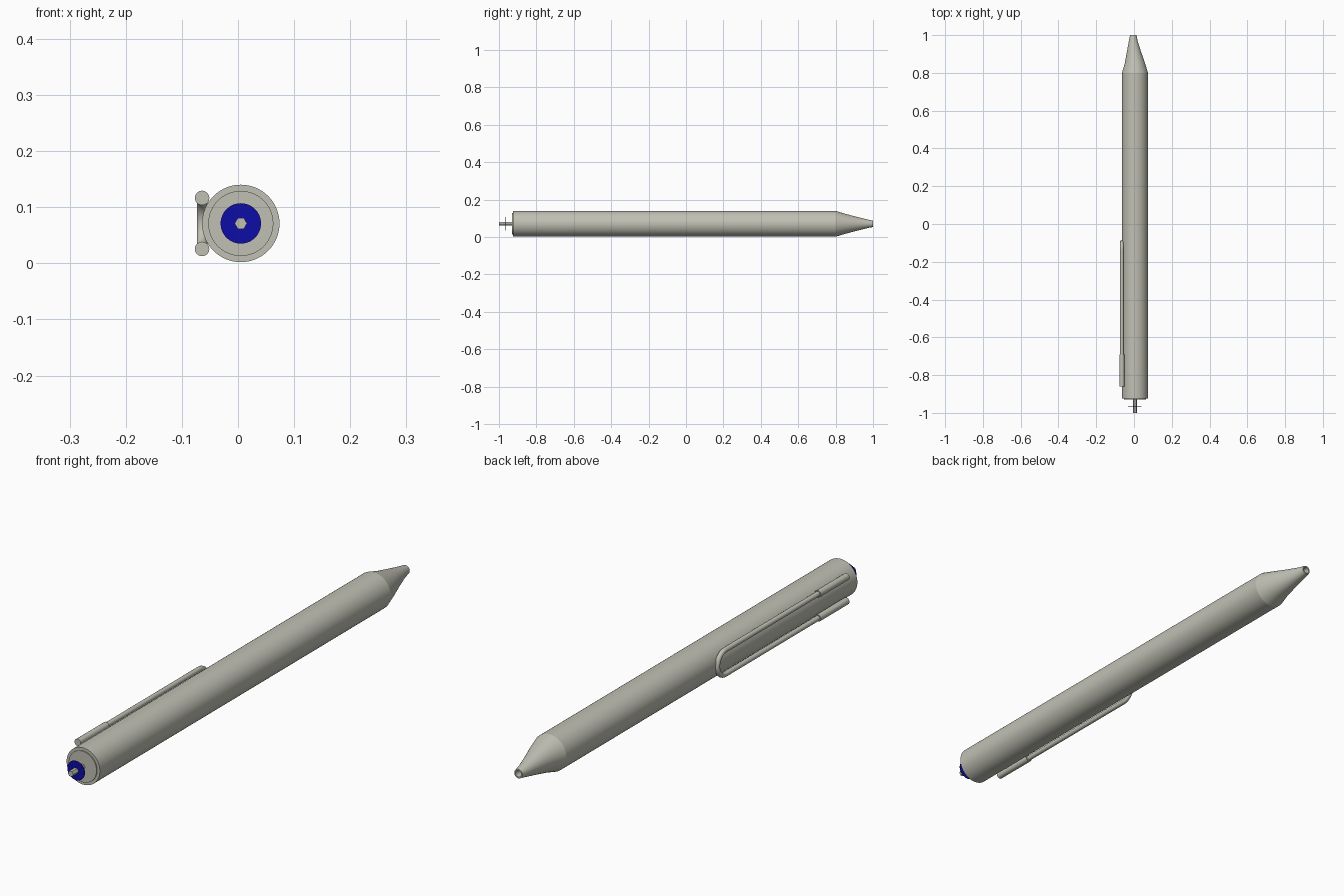
import bpy, bmesh, math
from mathutils import Vector

if "Cube" in bpy.data.objects:
    bpy.data.objects.remove(bpy.data.objects["Cube"], do_unlink=True)

CX, CZ = 0.005, 0.071      # pen axis
R = 0.069                  # barrel radius


def material(name, color):
    m = bpy.data.materials.new(name)
    m.use_nodes = True
    m.diffuse_color = color
    m.node_tree.nodes["Principled BSDF"].inputs["Base Color"].default_value = color
    return m


grey = material("warm grey", (0.53, 0.53, 0.46, 1))
blue = material("deep blue", (0.004, 0.004, 0.38, 1))


def loft(name, rings, mat, sides=64, smooth=True):
    """Round part along y from (y, radius, x offset) rings, capped at both ends."""
    bm = bmesh.new()
    loops = []
    for y, r, dx in rings:
        loops.append([bm.verts.new((CX + dx + r * math.cos(a), y, CZ + r * math.sin(a)))
                      for a in (2 * math.pi * i / sides for i in range(sides))])
    for a, b in zip(loops, loops[1:]):
        for i in range(sides):
            j = (i + 1) % sides
            bm.faces.new((a[i], a[j], b[j], b[i]))
    bm.faces.new(loops[0])
    bm.faces.new(loops[-1])
    bmesh.ops.recalc_face_normals(bm, faces=bm.faces)
    me = bpy.data.meshes.new(name)
    bm.to_mesh(me)
    bm.free()
    me.materials.append(mat)
    ob = bpy.data.objects.new(name, me)
    bpy.context.collection.objects.link(ob)
    if smooth:
        shade(ob)
    return ob


def shade(ob):
    bpy.ops.object.select_all(action="DESELECT")
    ob.select_set(True)
    bpy.context.view_layer.objects.active = ob
    bpy.ops.object.shade_smooth_by_angle(angle=math.radians(30))


def tube(name, points, radius):
    """Round rod swept along a path, turned into a mesh."""
    cu = bpy.data.curves.new(name, "CURVE")
    cu.dimensions = "3D"
    cu.bevel_depth = radius
    cu.bevel_resolution = 6
    cu.use_fill_caps = True
    sp = cu.splines.new("POLY")
    sp.points.add(len(points) - 1)
    for p, co in zip(sp.points, points):
        p.co = (*co, 1)
    cu.materials.append(grey)
    ob = bpy.data.objects.new(name, cu)
    bpy.context.collection.objects.link(ob)
    bpy.ops.object.select_all(action="DESELECT")
    ob.select_set(True)
    bpy.context.view_layer.objects.active = ob
    bpy.ops.object.convert(target="MESH")
    shade(bpy.context.view_layer.objects.active)


# Barrel with a slightly stepped end
loft("barrel", [(-0.929, 0.058, 0), (-0.925, 0.058, 0), (-0.925, R, 0), (0.8, R, 0)], grey)

# Tapered tip with a small bore, leaning slightly to one side
loft("tip", [(0.8, R, 0), (0.85, 0.054, 0), (0.91, 0.038, -0.005), (0.97, 0.023, -0.009),
             (0.99, 0.019, -0.009), (1.0, 0.017, -0.009), (1.0, 0.012, -0.009),
             (0.97, 0.011, -0.009)], grey)

# Push button: hexagonal pin and thin round disc
loft("button_pin", [(-1.0, 0.011, 0), (-0.92, 0.011, 0)], grey, sides=6, smooth=False)
loft("button_disc", [(-0.968, 0.036, 0), (-0.966, 0.036, 0)], blue)

# Pocket clip: bent wire loop with two sleeves
CLIP_X, HALF, BEND_Y = -0.064, 0.0455, -0.14
wire = [(CLIP_X, -0.7, CZ + HALF)]
for i in range(25):
    a = math.pi * i / 24
    wire.append((CLIP_X, BEND_Y + HALF * math.sin(a), CZ + HALF * math.cos(a)))
wire.append((CLIP_X, -0.7, CZ - HALF))
tube("clip_wire", wire, 0.0095)
for side, s in (("upper", 1), ("lower", -1)):
    z = CZ + s * HALF
    tube("clip_sleeve_" + side, [(CLIP_X, -0.86, z), (CLIP_X, -0.69, z)], 0.013)
